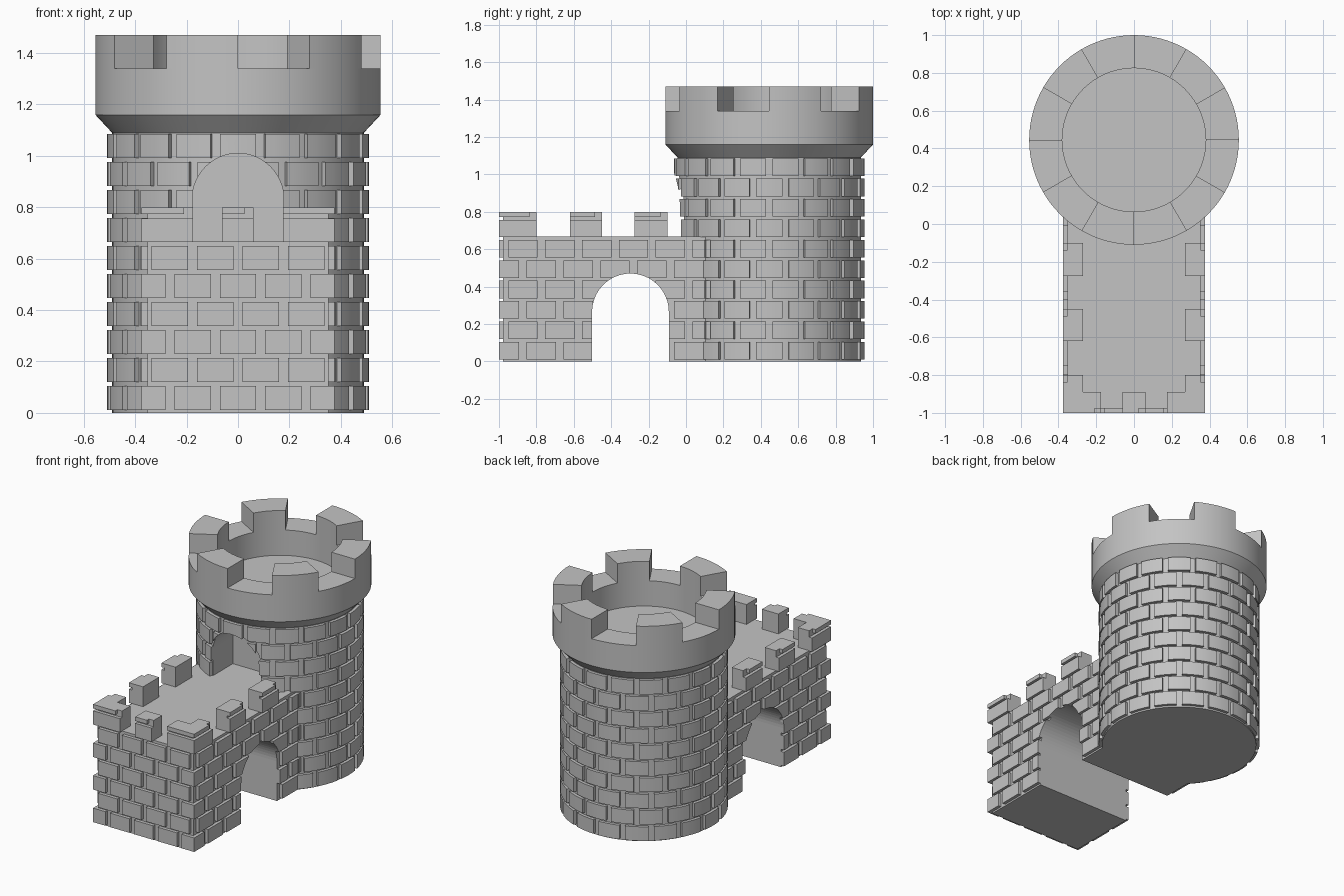
import bpy, bmesh, math

if "Cube" in bpy.data.objects:
    bpy.data.objects.remove(bpy.data.objects["Cube"])

CY = 0.445            # tower centre in y
PITCH = 0.109         # brick course height
stone = bpy.data.materials.new("grey_stone")
stone.diffuse_color = (0.55, 0.55, 0.55, 1)
stone.use_nodes = True
stone.node_tree.nodes["Principled BSDF"].inputs["Base Color"].default_value = stone.diffuse_color


def finish(bm, name, smooth=False):
    bmesh.ops.recalc_face_normals(bm, faces=bm.faces)
    me = bpy.data.meshes.new(name)
    bm.to_mesh(me)
    bm.free()
    me.materials.append(stone)
    ob = bpy.data.objects.new(name, me)
    bpy.context.collection.objects.link(ob)
    if smooth:
        activate(ob)
        bpy.ops.object.shade_smooth_by_angle(angle=math.radians(30))
    return ob


def activate(ob):
    bpy.ops.object.select_all(action='DESELECT')
    ob.select_set(True)
    bpy.context.view_layer.objects.active = ob


def box(bm, x0, x1, y0, y1, z0, z1):
    v = [bm.verts.new((x, y, z)) for x in (x0, x1) for y in (y0, y1) for z in (z0, z1)]
    for f in ((0, 1, 3, 2), (4, 6, 7, 5), (0, 4, 5, 1), (2, 3, 7, 6), (0, 2, 6, 4), (1, 5, 7, 3)):
        bm.faces.new([v[i] for i in f])


def sector(bm, r0, r1, a0, a1, z0, z1, n):
    """Block of a ring between two angles (degrees)."""
    rings = []
    for i in range(n + 1):
        a = math.radians(a0 + (a1 - a0) * i / n)
        rings.append([bm.verts.new((r * math.cos(a), CY + r * math.sin(a), z))
                      for r, z in ((r0, z0), (r1, z0), (r1, z1), (r0, z1))])
    for p, q in zip(rings, rings[1:]):
        for k in range(4):
            bm.faces.new((p[k], p[(k + 1) % 4], q[(k + 1) % 4], q[k]))
    bm.faces.new(rings[0])
    bm.faces.new(rings[-1][::-1])


def lathe(name, profile, n=96):
    bm = bmesh.new()
    vs = [bm.verts.new((r, CY, z)) for r, z in profile]
    es = [bm.edges.new(p) for p in zip(vs, vs[1:])]
    bmesh.ops.spin(bm, geom=vs + es, cent=(0, CY, 0), axis=(0, 0, 1),
                   angle=2 * math.pi, steps=n, use_duplicate=False)
    bmesh.ops.remove_doubles(bm, verts=bm.verts, dist=1e-5)
    return finish(bm, name, True)


def arch_cutter(name, half, z0, spring, to_world, d0, d1):
    """Round-topped prism; to_world maps (across, depth, height) to a point."""
    pts = [(-half, z0), (half, z0)]
    pts += [(half * math.cos(math.pi * i / 32), spring + half * math.sin(math.pi * i / 32))
            for i in range(33)]
    bm = bmesh.new()
    a = [bm.verts.new(to_world(u, d0, z)) for u, z in pts]
    b = [bm.verts.new(to_world(u, d1, z)) for u, z in pts]
    bm.faces.new(a)
    bm.faces.new(b[::-1])
    for i in range(len(pts)):
        j = (i + 1) % len(pts)
        bm.faces.new((a[i], b[i], b[j], a[j]))
    ob = finish(bm, name)
    ob.hide_render = True
    return ob


def cut(obs, cutter):
    for ob in obs:
        m = ob.modifiers.new("cut", 'BOOLEAN')
        m.operation, m.solver, m.object = 'DIFFERENCE', 'EXACT', cutter
        activate(ob)
        bpy.ops.object.modifier_apply(modifier=m.name)
    bpy.data.objects.remove(cutter)


def bricks(lo, hi, pitch, first_gap, gap):
    """Intervals between evenly spaced mortar gaps, clipped to lo..hi."""
    k = math.floor((lo - first_gap) / pitch) - 1
    out = []
    while first_gap + k * pitch < hi:
        g = first_gap + k * pitch
        a, b = max(lo, g + gap / 2), min(hi, g + pitch - gap / 2)
        if b - a > 0.004:
            out.append((a, b))
        k += 1
    return out


def course(i):
    return 0.011 + PITCH * i, 0.105 + PITCH * i


# Tower core and bricks
core = lathe("tower_core", [(0, 0), (0.49, 0), (0.49, 1.09), (0, 1.09)])
bm = bmesh.new()
for i in range(10):
    z0, z1 = course(i)
    for k in range(18):
        a = -90 + 20 * k + (10 if i % 2 else 0)
        sector(bm, 0.48, 0.51, a + 2, a + 18, z0, z1, 4)
tower_bricks = finish(bm, "tower_bricks", True)

# Doorway from the bridge deck into the tower
door = arch_cutter("door_cutter", 0.178, 0.667, 0.832, lambda u, d, z: (u, d, z), -0.3, 0.2)
cut([core, tower_bricks], door)

# Tower crown with six merlons
lathe("tower_crown", [(0, 1.09), (0.49, 1.09), (0.555, 1.16), (0.555, 1.34),
                      (0.38, 1.34), (0.38, 1.17), (0, 1.17)])
bm = bmesh.new()
for k in range(6):
    sector(bm, 0.38, 0.555, 60 * k, 60 * k + 30, 1.34, 1.47, 8)
finish(bm, "tower_merlons", True)

# Bridge core
W, C, F, D = 0.375, 0.353, -0.978, 0.667   # brick face, core face, front core, deck
bm = bmesh.new()
box(bm, -C, C, F, 0.14, 0, D)
bridge = finish(bm, "bridge_core")

# Bridge side bricks, courses below the deck
bm = bmesh.new()
for i in range(6):
    z0, z1 = course(i)
    for a, b in bricks(F, 0.14, 0.197, -0.773 if i % 2 else -0.872, 0.04):
        for s in (-1, 1):
            box(bm, *sorted((s * C, s * W)), a, b, z0, z1)
side_bricks = finish(bm, "bridge_side_bricks")

# Archway through the bridge
arch = arch_cutter("arch_cutter", 0.205, -0.1, 0.265, lambda u, d, z: (d, u - 0.297, z), -0.6, 0.6)
cut([bridge, side_bricks], arch)

# Bridge front bricks
bm = bmesh.new()
for i in range(6):
    z0, z1 = course(i)
    for a, b in bricks(-W, W, 0.177, 0 if i % 2 else 0.0885, 0.035):
        box(bm, a, b, -1, F, z0, z1)
finish(bm, "bridge_front_bricks")

# Bridge merlons: cores, then their brick facing
sides = [(F, -0.80), (-0.62, -0.45), (-0.275, -0.10)]
fronts = [(-W, -0.175), (-0.062, 0.06), (0.175, W)]
core_bm, face_bm = bmesh.new(), bmesh.new()
for a, b in sides:
    for s in (-1, 1):
        box(core_bm, *sorted((s * 0.27, s * C)), a, b, D - 0.01, 0.8)
        box(face_bm, *sorted((s * C, s * W)), a, b, 0.665, 0.757)
        box(face_bm, *sorted((s * C, s * W)), a, b - 0.037, 0.773, 0.8)
for a, b in fronts:
    box(core_bm, max(a, -C), min(b, C), F, -0.89, D - 0.01, 0.8)
    box(face_bm, a, b, -1, F, 0.665, 0.757)
    box(face_bm, a, b - 0.035 if b < W else b, -1, F, 0.773, 0.8)
finish(core_bm, "bridge_merlons")
finish(face_bm, "bridge_merlon_bricks")
